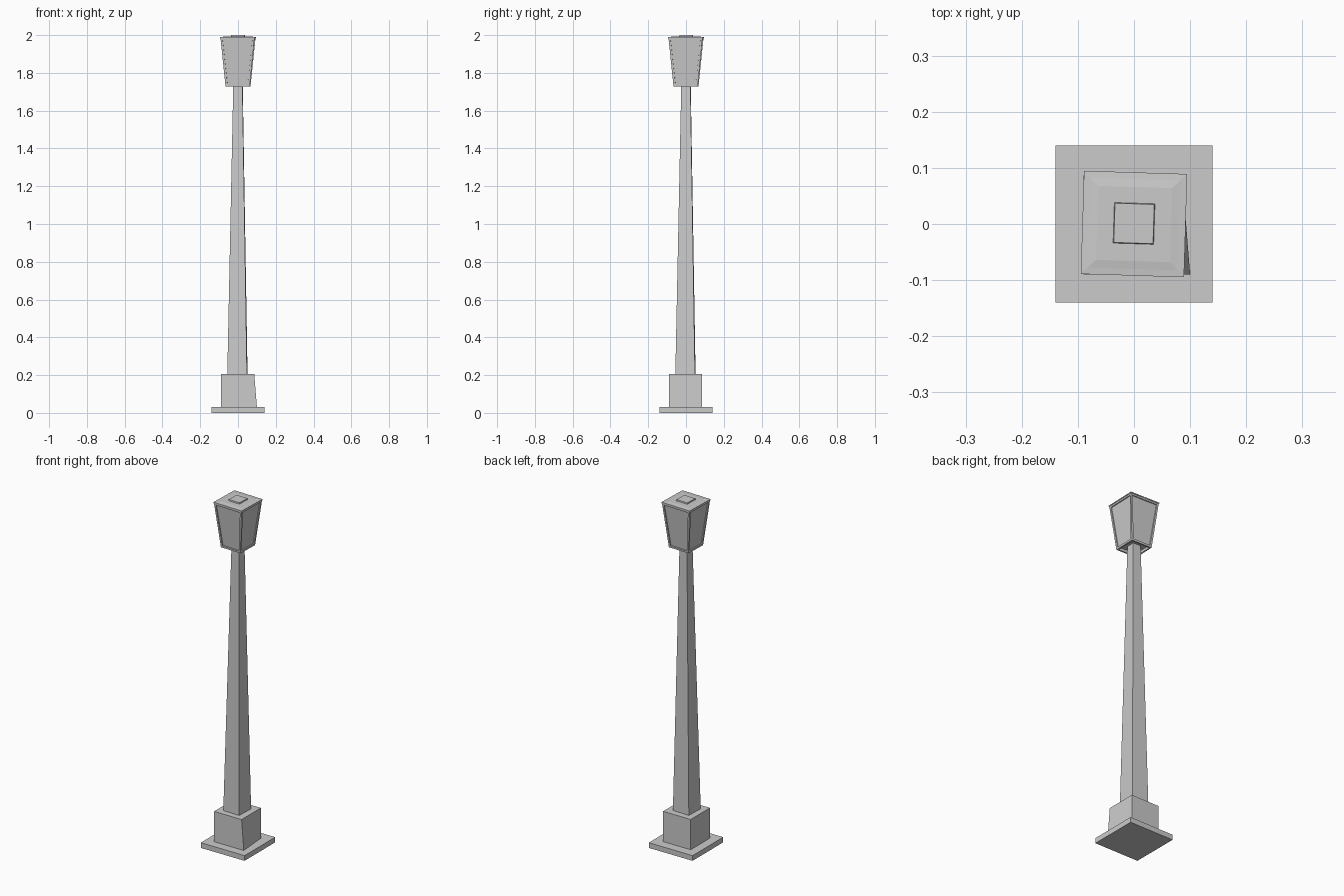
import bpy, bmesh, math
from mathutils import Matrix

if "Cube" in bpy.data.objects:
    bpy.data.objects.remove(bpy.data.objects["Cube"])

TWIST = math.radians(-1.8)


def square_tower(sections, twist=0.0):
    """Stack of square rings (z, half width, centre x, centre y), capped at both ends."""
    bm = bmesh.new()
    rings = []
    for z, h, cx, cy in sections:
        rings.append([bm.verts.new((cx + sx * h, cy + sy * h, z))
                      for sx, sy in ((-1, -1), (1, -1), (1, 1), (-1, 1))])
    for a, b in zip(rings, rings[1:]):
        for i in range(4):
            j = (i + 1) % 4
            bm.faces.new((a[i], a[j], b[j], b[i]))
    bm.faces.new(rings[0][::-1])
    bm.faces.new(rings[-1])
    bmesh.ops.rotate(bm, verts=bm.verts, cent=(0, 0, 0),
                     matrix=Matrix.Rotation(twist, 3, 'Z'))
    bm.normal_update()
    return bm


def finish(name, bm):
    mesh = bpy.data.meshes.new(name)
    bm.to_mesh(mesh)
    bm.free()
    ob = bpy.data.objects.new(name, mesh)
    bpy.context.collection.objects.link(ob)
    return ob


# ground plate
finish("base_plate", square_tower([(0, 0.14, 0, 0), (0.03, 0.14, 0, 0)]))

# plinth block, with one lower corner kicked outwards
bm = square_tower([(0.03, 0.088, -0.002, -0.002), (0.205, 0.088, -0.002, -0.002)])
for v in bm.verts:
    if v.co.x > 0 and v.co.y < 0 and v.co.z < 0.1:
        v.co.x = 0.1
finish("plinth", bm)

# tapered post, running up into the recess under the lantern
finish("post", square_tower([(0.205, 0.052, -0.003, -0.003),
                             (1.75, 0.024, 0, 0)], TWIST))

# lantern housing: recessed glass panels and a recessed underside
bm = square_tower([(1.727, 0.064, 0, 0), (1.985, 0.09, 0, 0)], TWIST)
sides = [f for f in bm.faces if abs(f.normal.z) < 0.5]
bottom = [f for f in bm.faces if f.normal.z < -0.5]
bmesh.ops.inset_individual(bm, faces=sides, thickness=0.015)
bmesh.ops.inset_individual(bm, faces=sides, thickness=0.0005, depth=-0.006)
bmesh.ops.inset_individual(bm, faces=bottom, thickness=0.012)
bmesh.ops.inset_individual(bm, faces=bottom, thickness=0.0005, depth=-0.015)
finish("lantern", bm)

# shallow roof and its small square cap
finish("lantern_roof", square_tower([(1.984, 0.092, 0, 0), (1.99, 0.092, 0, 0),
                                     (1.991, 0.08, 0, 0), (1.993, 0.066, 0, 0)], TWIST))
finish("roof_cap", square_tower([(1.988, 0.037, 0, 0.001), (2.0, 0.035, 0, 0.001)], TWIST))
